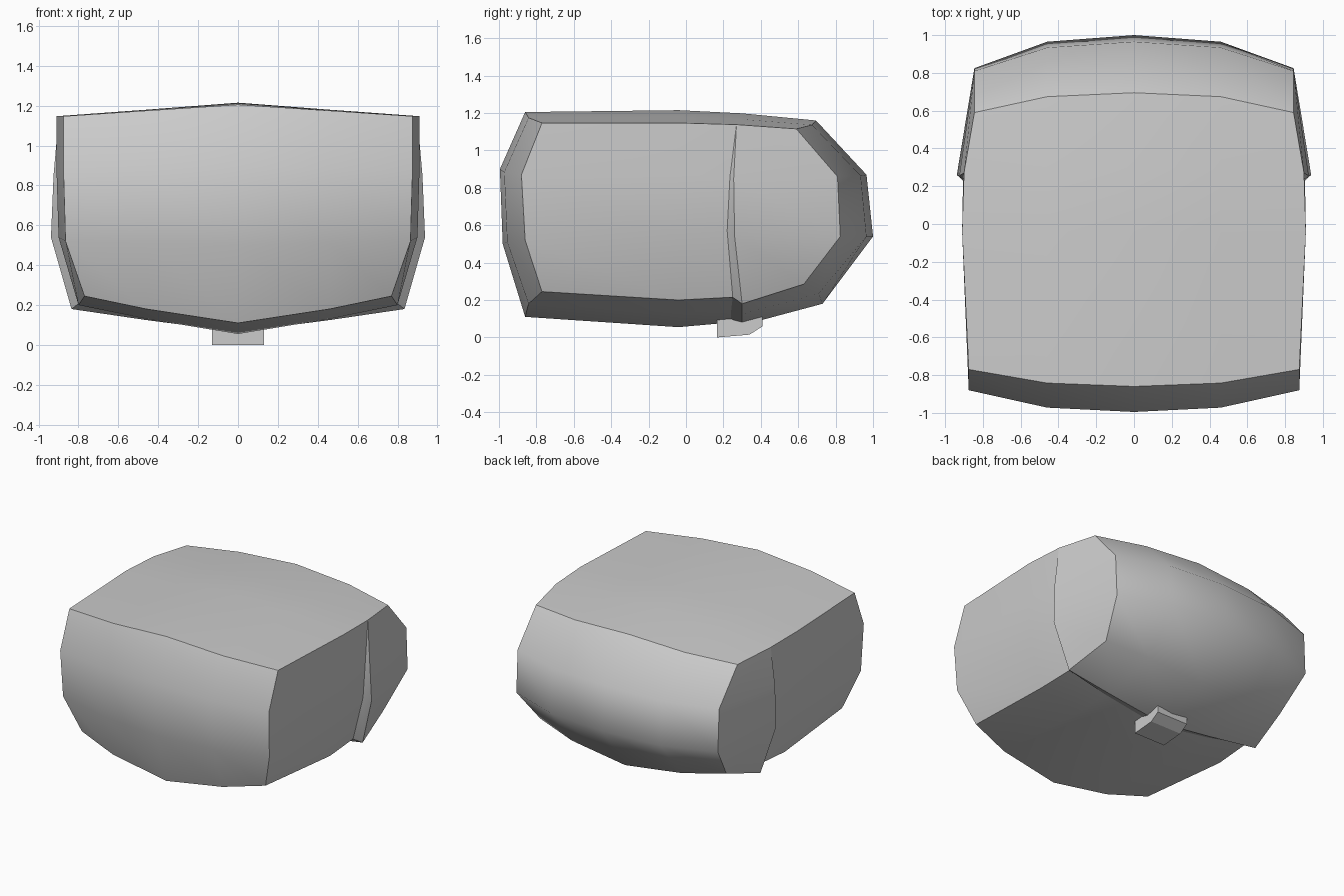
import bpy
import bmesh
from mathutils import Vector

if "Cube" in bpy.data.objects:
    bpy.data.objects.remove(bpy.data.objects["Cube"], do_unlink=True)


def make_material(name, colour):
    mat = bpy.data.materials.new(name)
    mat.use_nodes = True
    mat.diffuse_color = colour
    mat.node_tree.nodes["Principled BSDF"].inputs["Base Color"].default_value = colour
    return mat


def make_object(name, bm, mat):
    bmesh.ops.recalc_face_normals(bm, faces=bm.faces[:])
    mesh = bpy.data.meshes.new(name)
    bm.to_mesh(mesh)
    bm.free()
    mesh.materials.append(mat)
    obj = bpy.data.objects.new(name, mesh)
    bpy.context.collection.objects.link(obj)
    return obj


grey = make_material("light grey", (0.6, 0.6, 0.6, 1.0))

# Body profile: centre line (y, z), side rim (x, y, z), crease across the width
PROFILE = [
    ((-.86, 1.205), (.875, -.77, 1.147), True),    # front top
    ((-.995, .9), (.875, -.88, .87), False),
    ((-.98, .5), (.865, -.86, .52), False),
    ((-.86, .11), (.77, -.77, .245), True),        # front bottom
    ((-.04, .055), (.80, -.04, .2), False),
    ((.24, .08), (.79, .25, .215), True),          # inside of the lip
    ((.3, .065), (.835, .3, .18), True),           # edge of the lip
    ((.73, .18), (.78, .63, .285), False),
    ((1.0, .54), (.845, .825, .54), False),
    ((.965, .87), (.845, .81, .86), False),
    ((.695, 1.16), (.845, .59, 1.115), True),      # back top
    ((.3, 1.198), (.90, .27, 1.138), False),
    ((-.04, 1.215), (.91, -.04, 1.147), False),
]

# Inner points of each side wall, upper then lower
SIDE_MIDDLE = [(.91, -.04, .87), (.90, -.04, .54)]
LIP_BASE = [(.905, .235, .86), (.895, .22, .57)]
LIP_EDGE = [(.925, .255, .85), (.938, .26, .54)]

bm = bmesh.new()
sharp = []


def mirrored(point, side):
    return bm.verts.new((point[0] * side, point[1], point[2]))


# Five points across the width for each profile point
rows = []
for (cy, cz), rim, crease in PROFILE:
    centre, edge = Vector((0, cy, cz)), Vector(rim)
    mid = Vector((.46, cy + (edge.y - cy) * .2, cz + (edge.z - cz) * .52))
    rows.append([mirrored(edge, -1), mirrored(mid, -1), bm.verts.new(centre),
                 mirrored(mid, 1), mirrored(edge, 1)])

# Wrapped top, front, bottom and back
count = len(rows)
for i, row in enumerate(rows):
    after = rows[(i + 1) % count]
    for a, b, c, d in zip(row, row[1:], after[1:], after):
        bm.faces.new((a, b, c, d))
    if PROFILE[i][2]:
        sharp += list(zip(row, row[1:]))
    sharp += [(row[0], after[0]), (row[-1], after[-1])]

# Side walls with the raised lip of the back shell
for side, end in ((-1, 0), (1, -1)):
    rim = [row[end] for row in rows]
    middle, base, lip = [[mirrored(p, side) for p in pts]
                         for pts in (SIDE_MIDDLE, LIP_BASE, LIP_EDGE)]
    columns = [rim[:4], [rim[12], *middle, rim[4]], [rim[11], *base, rim[5]],
               [rim[11], *lip, rim[6]], rim[10:6:-1]]
    for left, right in zip(columns, columns[1:]):
        for k in range(3):
            corners = [left[k], left[k + 1], right[k + 1], right[k]]
            bm.faces.new(list(dict.fromkeys(corners)))
    for column in columns[2:4]:
        sharp += list(zip(column, column[1:]))

for face in bm.faces:
    face.smooth = True
for a, b in sharp:
    edge = bm.edges.get((a, b))
    if edge:
        edge.smooth = False
make_object("body_shell", bm, grey)

# Small foot under the lip
bm = bmesh.new()
outline = [(.165, 0), (.165, .11), (.41, .11), (.41, .06), (.34, .015)]
foot = bm.faces.new([bm.verts.new((-.13, y, z)) for y, z in outline])
grown = bmesh.ops.extrude_face_region(bm, geom=[foot], use_keep_orig=True)
moved = [v for v in grown["geom"] if isinstance(v, bmesh.types.BMVert)]
bmesh.ops.translate(bm, verts=moved, vec=(.26, 0, 0))
make_object("bottom_foot", bm, grey)
